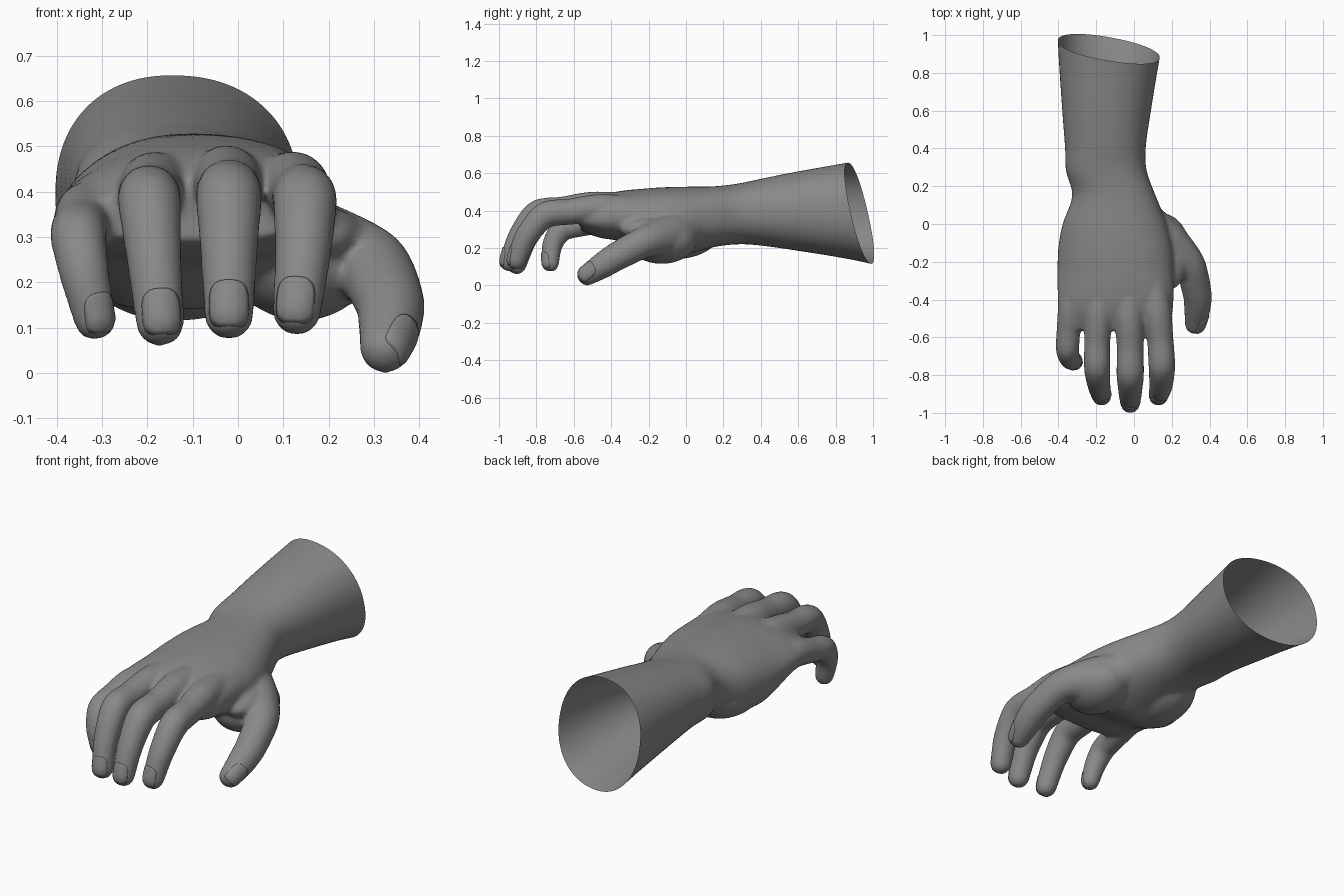
import bpy, bmesh, math
from mathutils import Vector
from mathutils.bvhtree import BVHTree

if "Cube" in bpy.data.objects:
    bpy.data.objects.remove(bpy.data.objects["Cube"])

skin = bpy.data.materials.new("grey_skin")
skin.diffuse_color = (0.25, 0.25, 0.25, 1)
skin.use_nodes = True
skin.node_tree.nodes["Principled BSDF"].inputs["Base Color"].default_value = skin.diffuse_color


def spline(rows, steps, tension=0.5):
    """Cardinal spline through rows of numbers; low tension keeps joints crisp."""
    out = []
    for i in range(len(rows) - 1):
        p0, p1 = rows[max(i - 1, 0)], rows[i]
        p2, p3 = rows[i + 1], rows[min(i + 2, len(rows) - 1)]
        for k in range(steps):
            t = k / steps
            h = t * t * (3 - 2 * t)
            out.append([b + (c - b) * h + tension * ((c - a) * (t ** 3 - 2 * t * t + t)
                                                     + (d - b) * (t ** 3 - t * t))
                        for a, b, c, d in zip(p0, p1, p2, p3)])
    return out + [list(rows[-1])]


def loft(bm, rings):
    """Closed, capped skin over a list of point rings."""
    vs = [[bm.verts.new(p) for p in r] for r in rings]
    n = len(rings[0])
    faces = [bm.faces.new((a[j], a[(j + 1) % n], b[(j + 1) % n], b[j]))
             for a, b in zip(vs, vs[1:]) for j in range(n)]
    faces += [bm.faces.new(vs[0][::-1]), bm.faces.new(vs[-1])]
    bmesh.ops.recalc_face_normals(bm, faces=faces)


def power(v, e):
    return math.copysign(abs(v) ** e, v)


def clamp(v):
    return max(0.0, min(1.0, v))


def frame(d, hint):
    d = d.normalized()
    s = d.cross(hint).normalized()
    return d, s, s.cross(d)


def add_finger(bm, path, hint):
    """Round tapering tube with a blunt domed tip."""
    pts = spline(path, 6, 0.40)
    cs, rs = [Vector(p[:3]) for p in pts], [p[3] for p in pts]
    ds = [cs[min(i + 1, len(cs) - 1)] - cs[max(i - 1, 0)] for i in range(len(cs))]
    end, er, ed = cs[-1], rs[-1], ds[-1]
    for a in (20, 40, 58, 74, 86):
        t = math.radians(a)
        cs.append(end + ed.normalized() * er * math.sin(t))
        rs.append(er * math.cos(t) ** 0.85)
        ds.append(ed)
    rings = []
    for c, r, d in zip(cs, rs, ds):
        d, s, n = frame(d, hint)
        rings.append([c + r * (math.cos(a) * s + math.sin(a) * n)
                      for a in (2 * math.pi * k / 24 for k in range(24))])
    loft(bm, rings)


def add_blob(bm, centre, size):
    new = bmesh.ops.create_uvsphere(bm, u_segments=24, v_segments=16, radius=1)["verts"]
    for v in new:
        v.co = Vector([c + s * q for c, s, q in zip(centre, size, v.co)])


# Forearm and palm sections: y, left x, right x, top z, bottom z, squareness
sections = [
    (1.15, -0.41, 0.19, 0.71, 0.075, 2.2), (0.90, -0.40, 0.14, 0.663, 0.135, 2.2),
    (0.60, -0.38, 0.09, 0.61, 0.185, 2.2), (0.40, -0.365, 0.062, 0.57, 0.213, 2.2),
    (0.28, -0.36, 0.068, 0.545, 0.22, 2.3), (0.15, -0.327, 0.115, 0.53, 0.205, 2.3),
    (0.00, -0.378, 0.175, 0.528, 0.165, 2.3), (-0.12, -0.40, 0.205, 0.525, 0.14, 2.4),
    (-0.22, -0.405, 0.21, 0.518, 0.175, 2.4), (-0.35, -0.405, 0.21, 0.505, 0.235, 2.4),
    (-0.46, -0.40, 0.205, 0.48, 0.255, 2.4), (-0.56, -0.375, 0.18, 0.43, 0.29, 2.3),
]
# Finger paths: x, y, z, radius
fingers = {
    "index": [(0.10, -0.30, 0.405, 0.075), (0.122, -0.47, 0.412, 0.077), (0.14, -0.62, 0.394, 0.070),
              (0.148, -0.755, 0.376, 0.071), (0.143, -0.855, 0.26, 0.062), (0.13, -0.905, 0.138, 0.054)],
    "middle": [(-0.03, -0.30, 0.42, 0.075), (-0.025, -0.50, 0.424, 0.078), (-0.02, -0.66, 0.404, 0.071),
               (-0.02, -0.795, 0.383, 0.073), (-0.02, -0.89, 0.26, 0.063), (-0.02, -0.943, 0.13, 0.055)],
    "ring": [(-0.17, -0.30, 0.405, 0.075), (-0.185, -0.47, 0.411, 0.077), (-0.195, -0.63, 0.393, 0.069),
             (-0.195, -0.765, 0.375, 0.070), (-0.185, -0.855, 0.25, 0.061), (-0.172, -0.905, 0.114, 0.054)],
    "little": [(-0.30, -0.28, 0.355, 0.07), (-0.33, -0.44, 0.35, 0.072), (-0.346, -0.56, 0.325, 0.064),
               (-0.352, -0.665, 0.297, 0.062), (-0.338, -0.715, 0.215, 0.055), (-0.316, -0.725, 0.12, 0.047)],
    "thumb": [(0.06, 0.02, 0.31, 0.10), (0.18, -0.10, 0.265, 0.112), (0.292, -0.215, 0.235, 0.086),
              (0.334, -0.365, 0.158, 0.077), (0.335, -0.45, 0.105, 0.070), (0.325, -0.525, 0.057, 0.057)],
}
hints = {k: Vector((0, -0.35, 1)) for k in fingers}
hints["thumb"] = Vector((1.0, -0.2, 0.45))

# Hand body, joined into one skin; the back of the hand slopes down to the little finger
bm = bmesh.new()
rings = []
for y, xl, xr, zt, zb, e in spline(sections, 5):
    ring = []
    for k in range(48):
        a = 2 * math.pi * k / 48
        x = (xl + xr) / 2 + (xr - xl) / 2 * power(math.cos(a), 2 / e)
        z = (zt + zb) / 2 + (zt - zb) / 2 * power(math.sin(a), 2 / e)
        slope = clamp((-0.10 - x) / 0.28) ** 1.5 * clamp((0.12 - y) / 0.4)
        ring.append((x, y, z - 0.05 * slope * clamp((z - zb) / (zt - zb))))
    rings.append(ring)
loft(bm, rings)
for name, path in fingers.items():
    add_finger(bm, path, hints[name])
# Palm heels and thumb web
add_blob(bm, (0.14, -0.13, 0.245), (0.155, 0.19, 0.13))
add_blob(bm, (-0.20, -0.06, 0.28), (0.17, 0.24, 0.14))
add_blob(bm, (0.19, -0.19, 0.30), (0.09, 0.16, 0.065))

mesh = bpy.data.meshes.new("hand")
bm.to_mesh(mesh)
bm.free()
hand = bpy.data.objects.new("hand", mesh)
bpy.context.collection.objects.link(hand)
bpy.context.view_layer.objects.active = hand
hand.select_set(True)
remesh = hand.modifiers.new("merge", "REMESH")
remesh.mode, remesh.voxel_size = "VOXEL", 0.01
soft = hand.modifiers.new("soften", "SMOOTH")
soft.factor, soft.iterations = 0.5, 12
for m in ("merge", "soften"):
    bpy.ops.object.modifier_apply(modifier=m)

# Slanted open end of the forearm
bm = bmesh.new()
bm.from_mesh(hand.data)
bmesh.ops.bisect_plane(bm, geom=bm.verts[:] + bm.edges[:] + bm.faces[:], plane_co=(0, 0.993, 0),
                       plane_no=(0.17, 1, 0.23), clear_outer=True)
surface = BVHTree.FromBMesh(bm)
bm.to_mesh(hand.data)
bm.free()
hand.data.materials.clear()
hand.data.materials.append(skin)
hand.data.shade_smooth()

# Nails: rounded plates laid onto each fingertip
for name, path in fingers.items():
    tip, r = Vector(path[-1][:3]), path[-1][3]
    d, s, n = frame(tip - Vector(path[-2][:3]), hints[name])
    bm = bmesh.new()
    rows = []
    for k in range(8):
        ring = []
        for j in range(32 if k else 1):
            a = 2 * math.pi * j / 32
            u, v = k / 7 * power(math.cos(a), 0.6), k / 7 * power(math.sin(a), 0.6)
            p = tip + d * r * (0.92 * v - 0.12) + s * r * 0.80 * u
            hit = surface.ray_cast(p + n * 0.12, -n, 0.2)[0]
            ring.append(bm.verts.new((hit or p) + n * 0.004))
        rows.append(ring)
    for j in range(32):
        i = (j + 1) % 32
        bm.faces.new((rows[0][0], rows[1][j], rows[1][i]))
        for a, b in zip(rows[1:], rows[2:]):
            bm.faces.new((a[j], b[j], b[i], a[i]))
    bm.normal_update()
    if sum((f.normal for f in bm.faces), Vector()).dot(n) < 0:
        bmesh.ops.reverse_faces(bm, faces=bm.faces[:])
    me = bpy.data.meshes.new(name + "_nail")
    bm.to_mesh(me)
    bm.free()
    me.materials.append(skin)
    me.shade_smooth()
    nail = bpy.data.objects.new(name + "_nail", me)
    bpy.context.collection.objects.link(nail)
    plate = nail.modifiers.new("plate", "SOLIDIFY")
    plate.thickness, plate.offset = 0.008, -1
